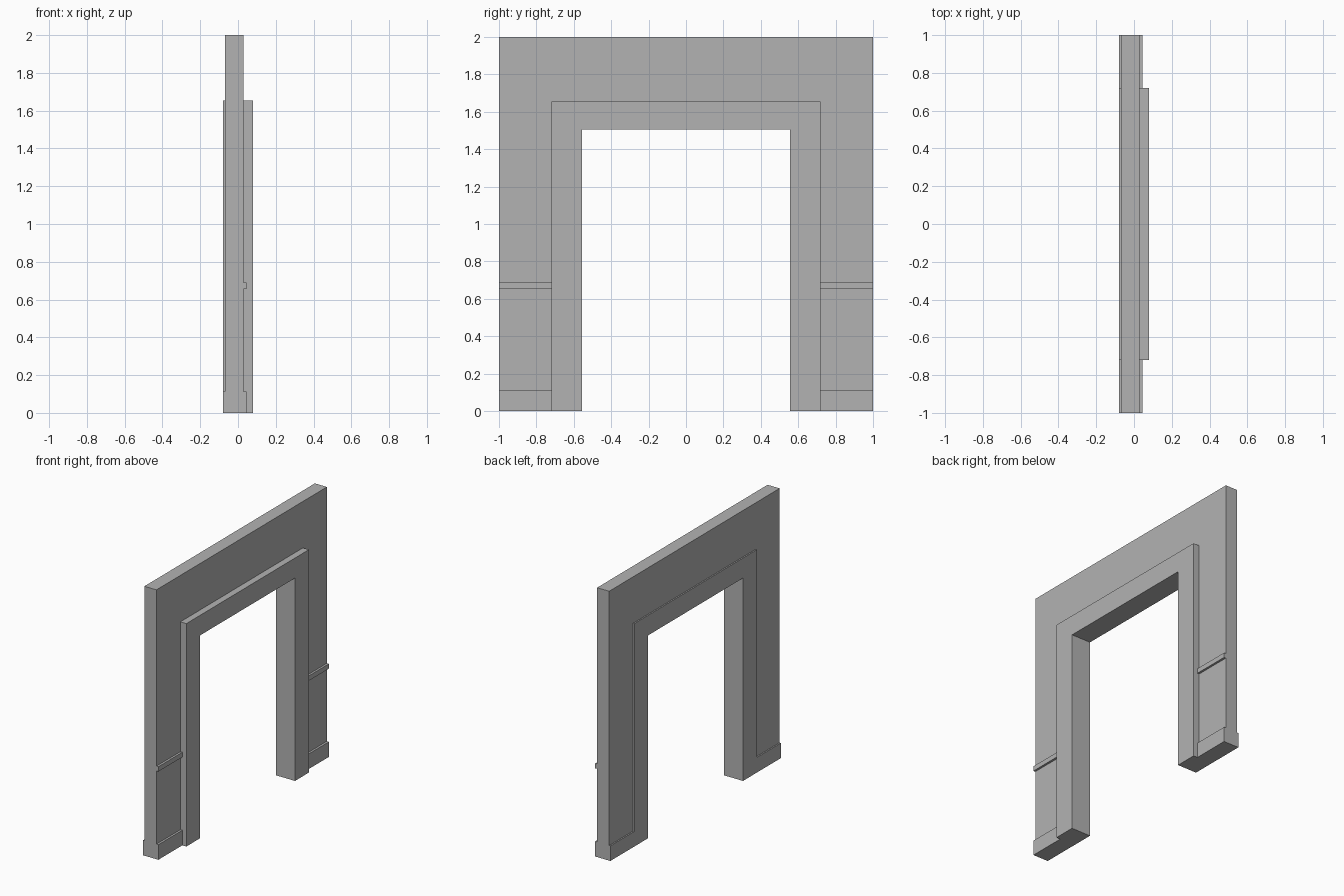
import bpy, bmesh

if "Cube" in bpy.data.objects:
    bpy.data.objects.remove(bpy.data.objects["Cube"])

OUTER, CASING, OPENING = (1.0, 2.0), (0.719, 1.655), (0.556, 1.506)  # half width, top
BACK, FRONT = -0.079, 0.079            # casing depth
WALL_BACK, WALL_FRONT = -0.069, 0.03   # wall depth
TRIM_FRONT = 0.046                     # skirting and rail face
SKIRT_TOP = 0.112

# Mid grey paint
paint = bpy.data.materials.new("grey_paint")
paint.diffuse_color = (0.45, 0.45, 0.45, 1)
paint.use_nodes = True
paint.node_tree.nodes["Principled BSDF"].inputs["Base Color"].default_value = paint.diffuse_color


def extrude_profile(name, profile, x0, x1):
    """Extrude a (y, z) outline from x0 to x1."""
    bm = bmesh.new()
    face = bm.faces.new([bm.verts.new((x0, y, z)) for y, z in profile])
    geom = bmesh.ops.extrude_face_region(bm, geom=[face])["geom"]
    moved = [v for v in geom if isinstance(v, bmesh.types.BMVert)]
    bmesh.ops.translate(bm, verts=moved, vec=(x1 - x0, 0, 0))
    bmesh.ops.recalc_face_normals(bm, faces=bm.faces)
    mesh = bpy.data.meshes.new(name)
    bm.to_mesh(mesh)
    bm.free()
    mesh.materials.append(paint)
    obj = bpy.data.objects.new(name, mesh)
    bpy.context.collection.objects.link(obj)
    return obj


def arch(name, outer, inner, z0, x0, x1):
    (a, ta), (b, tb) = outer, inner
    profile = [(-a, z0), (-a, ta), (a, ta), (a, z0),
               (b, z0), (b, tb), (-b, tb), (-b, z0)]
    return extrude_profile(name, profile, x0, x1)


def strip(name, side, z0, z1, x0, x1):
    a, b = side * CASING[0], side * OUTER[0]
    return extrude_profile(name, [(a, z0), (b, z0), (b, z1), (a, z1)], x0, x1)


# Wall around the doorway, standing on the skirting
arch("wall", OUTER, CASING, SKIRT_TOP, WALL_BACK, WALL_FRONT)

# Door casing, running through the full depth
arch("door_casing", CASING, OPENING, 0.0, BACK, FRONT)

# Skirting and chair rail on each side
for side, label in ((-1, "left"), (1, "right")):
    strip(f"skirting_{label}", side, 0.0, SKIRT_TOP, BACK, TRIM_FRONT)
    strip(f"chair_rail_{label}", side, 0.655, 0.691, WALL_FRONT, TRIM_FRONT)
